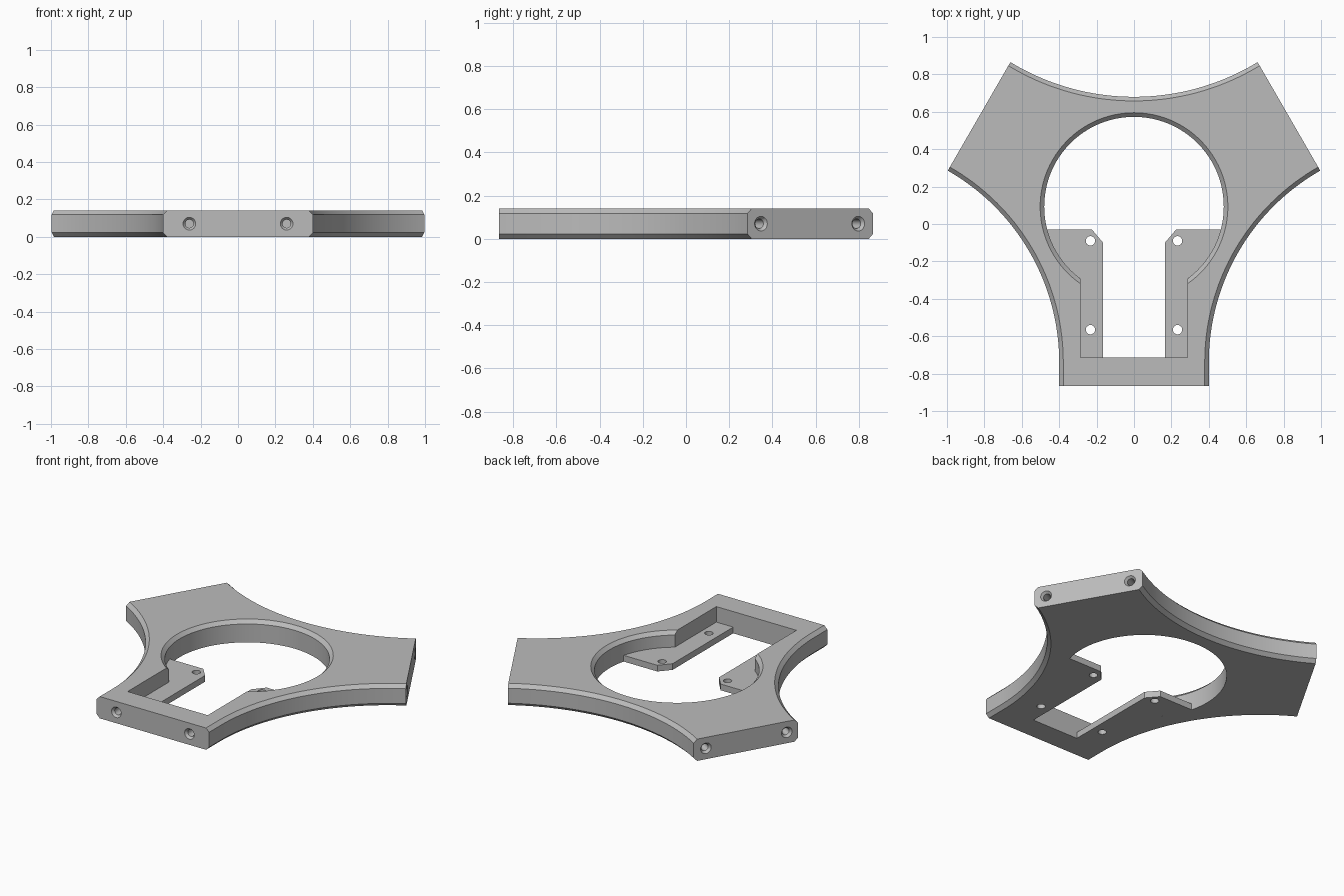
import bpy, bmesh, math
from math import sin, cos, pi, radians, acos
from mathutils import Matrix, Vector

cube = bpy.data.objects.get("Cube")
if cube:
    bpy.data.objects.remove(cube, do_unlink=True)

HEIGHT, CHAMFER = 0.14, 0.022
FRONT_Y, HUB_Y, END_DIST = -0.865, 0.093, 1.005
HOLE_R, SLOT_X, POCKET_X, POCKET_Y = 0.48, 0.165, 0.285, -0.715
LEDGE_Z, LEDGE_Y = 0.04, -0.03

grey = bpy.data.materials.new("plain grey")
grey.use_nodes = True
colour = (0.5, 0.5, 0.5, 1)
grey.diffuse_color = colour
grey.node_tree.nodes["Principled BSDF"].inputs["Base Color"].default_value = colour


def loft(name, rings):
    """Skin a stack of equal-length rings and cap both ends."""
    bm = bmesh.new()
    loops = [[bm.verts.new(p) for p in ring] for ring in rings]
    n = len(loops[0])
    for a, b in zip(loops, loops[1:]):
        for i in range(n):
            j = (i + 1) % n
            bm.faces.new((a[i], a[j], b[j], b[i]))
    bm.faces.new(loops[0][::-1])
    bm.faces.new(loops[-1])
    bmesh.ops.recalc_face_normals(bm, faces=bm.faces)
    mesh = bpy.data.meshes.new(name)
    bm.to_mesh(mesh)
    bm.free()
    mesh.materials.append(grey)
    obj = bpy.data.objects.new(name, mesh)
    bpy.context.collection.objects.link(obj)
    return obj


def prism(name, outline, z0, z1):
    return loft(name, [[(x, y, z) for x, y in outline] for z in (z0, z1)])


def lathe(name, profile, matrix, n=32):
    """Turn (radius, height) pairs about the local z axis."""
    rings = [[matrix @ Vector((r * cos(2 * pi * i / n), r * sin(2 * pi * i / n), h))
              for i in range(n)] for r, h in profile]
    return loft(name, rings)


def arc(cx, cy, r, a0, a1, n):
    return [(cx + r * cos(a0 + (a1 - a0) * i / n), cy + r * sin(a0 + (a1 - a0) * i / n))
            for i in range(n + 1)]


def cut(obj, cutters):
    for c in cutters:
        mod = obj.modifiers.new("cut", 'BOOLEAN')
        mod.operation, mod.solver, mod.object = 'DIFFERENCE', 'EXACT', c
        bpy.context.view_layer.objects.active = obj
        bpy.ops.object.modifier_apply(modifier=mod.name)
        bpy.data.objects.remove(c, do_unlink=True)


def smooth(obj):
    bpy.ops.object.select_all(action='DESELECT')
    obj.select_set(True)
    bpy.context.view_layer.objects.active = obj
    bpy.ops.object.shade_smooth_by_angle(angle=radians(25))


def body_outline(inset):
    """Three-armed outline, with only the curved flanks moved inward."""
    def end_angle(cx, cy, r, side):
        h = END_DIST - cx * cos(pi / 6) - cy * sin(pi / 6)
        return pi / 6 + side * acos(h / r)
    half_w, side_r, side_y = 0.40, 1.18, -0.74
    cx, r = half_w + side_r, side_r + inset
    right = [(half_w - inset, FRONT_Y)]
    right += arc(cx, side_y, r, pi, end_angle(cx, side_y, r, 1), 36)
    top_y, r = 1.95, 1.27 + inset
    right += arc(0, top_y, r, end_angle(0, top_y, r, -1), -pi / 2, 24)
    return right + [(-x, y) for x, y in right[-2::-1]]


# Three-armed frame with chamfered flanks
levels = [(0, CHAMFER), (CHAMFER, 0), (HEIGHT - CHAMFER, 0), (HEIGHT, CHAMFER)]
frame = loft("frame", [[(x, y, z) for x, y in body_outline(d)] for z, d in levels])

# Round opening with chamfered rim, and the pocket running into the front arm
rim = HOLE_R + CHAMFER
opening = lathe("opening_cutter",
                [(HOLE_R, -0.1), (HOLE_R, HEIGHT - CHAMFER), (rim, HEIGHT), (rim, 0.2)],
                Matrix.Translation((0, HUB_Y, 0)), 96)
pocket = prism("pocket_cutter", [(-POCKET_X, POCKET_Y), (POCKET_X, POCKET_Y),
                                 (POCKET_X, 0), (-POCKET_X, 0)], -0.1, 0.2)
cutters = [opening, pocket]

# Pairs of countersunk bolt holes in each arm end
for turn, dist in ((-pi / 2, -FRONT_Y), (pi / 6, END_DIST), (5 * pi / 6, END_DIST)):
    out = Vector((cos(turn), sin(turn), 0))
    along = Vector((-sin(turn), cos(turn), 0))
    centre = out * dist
    if dist == END_DIST:
        centre += along * (HUB_Y * along.y)
    for side in (-1, 1):
        spot = centre + along * 0.26 * side + Vector((0, 0, HEIGHT / 2))
        m = Matrix.Translation(spot) @ out.to_track_quat('Z', 'Y').to_matrix().to_4x4()
        cutters.append(lathe("bolt_cutter", [(0.022, -0.1), (0.022, -0.015),
                                             (0.034, 0), (0.034, 0.02)], m))
cut(frame, cutters)
smooth(frame)

# Thin mounting ledges either side of the slot, each with two screw holes
a0 = -acos(POCKET_X / HOLE_R)
a1 = math.asin((LEDGE_Y - HUB_Y) / HOLE_R)
outline = [(SLOT_X, POCKET_Y), (POCKET_X, POCKET_Y)]
outline += arc(0, HUB_Y, HOLE_R, a0, a1, 16)
outline += [(0.225, LEDGE_Y), (SLOT_X, -0.1)]
for side, label in ((1, "left"), (-1, "right")):
    ledge = prism(label + "_ledge", [(side * x, y) for x, y in outline], 0, LEDGE_Z)
    cut(ledge, [lathe("screw_cutter", [(0.025, -0.1), (0.025, 0.1)],
                      Matrix.Translation((side * 0.233, y, 0))) for y in (-0.09, -0.565)])
    smooth(ledge)
